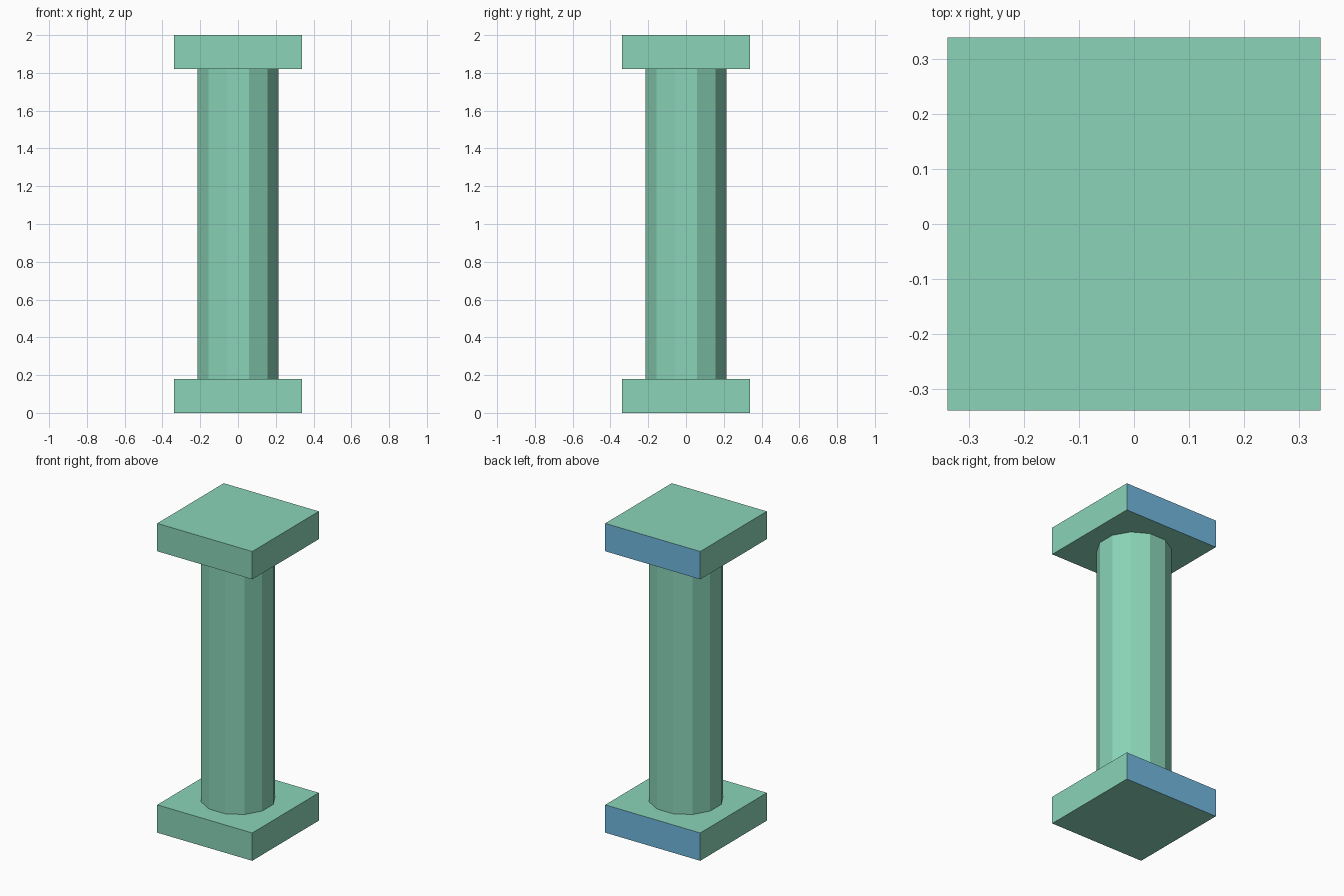
import bpy
import math

cube = bpy.data.objects.get("Cube")
if cube:
    bpy.data.objects.remove(cube, do_unlink=True)


def make_material(name, rgb):
    # sRGB 0-255 to linear
    color = [((c / 255 + 0.055) / 1.055) ** 2.4 for c in rgb] + [1.0]
    mat = bpy.data.materials.new(name)
    mat.use_nodes = True
    mat.diffuse_color = color
    mat.node_tree.nodes["Principled BSDF"].inputs["Base Color"].default_value = color
    return mat


green = make_material("sea green", (138, 212, 184))
blue = make_material("steel blue", (114, 184, 224))

WIDTH, SLAB, HEIGHT = 0.68, 0.18, 2.0


def add_slab(name, z):
    # Square slab with a blue back side
    bpy.ops.mesh.primitive_cube_add(size=1, location=(0, 0, z))
    slab = bpy.context.object
    slab.name = name
    slab.scale = (WIDTH, WIDTH, SLAB)
    bpy.ops.object.transform_apply(location=False, rotation=False, scale=True)
    slab.data.materials.append(green)
    slab.data.materials.append(blue)
    for face in slab.data.polygons:
        face.material_index = 1 if face.normal.y > 0.9 else 0


add_slab("base_slab", SLAB / 2)
add_slab("top_slab", HEIGHT - SLAB / 2)

# Twelve-sided shaft with a flat side to the front
bpy.ops.mesh.primitive_cylinder_add(
    vertices=12, radius=0.221, depth=HEIGHT - 2 * SLAB,
    location=(0, 0, HEIGHT / 2), rotation=(0, 0, math.radians(15)))
shaft = bpy.context.object
shaft.name = "column_shaft"
shaft.data.materials.append(green)
